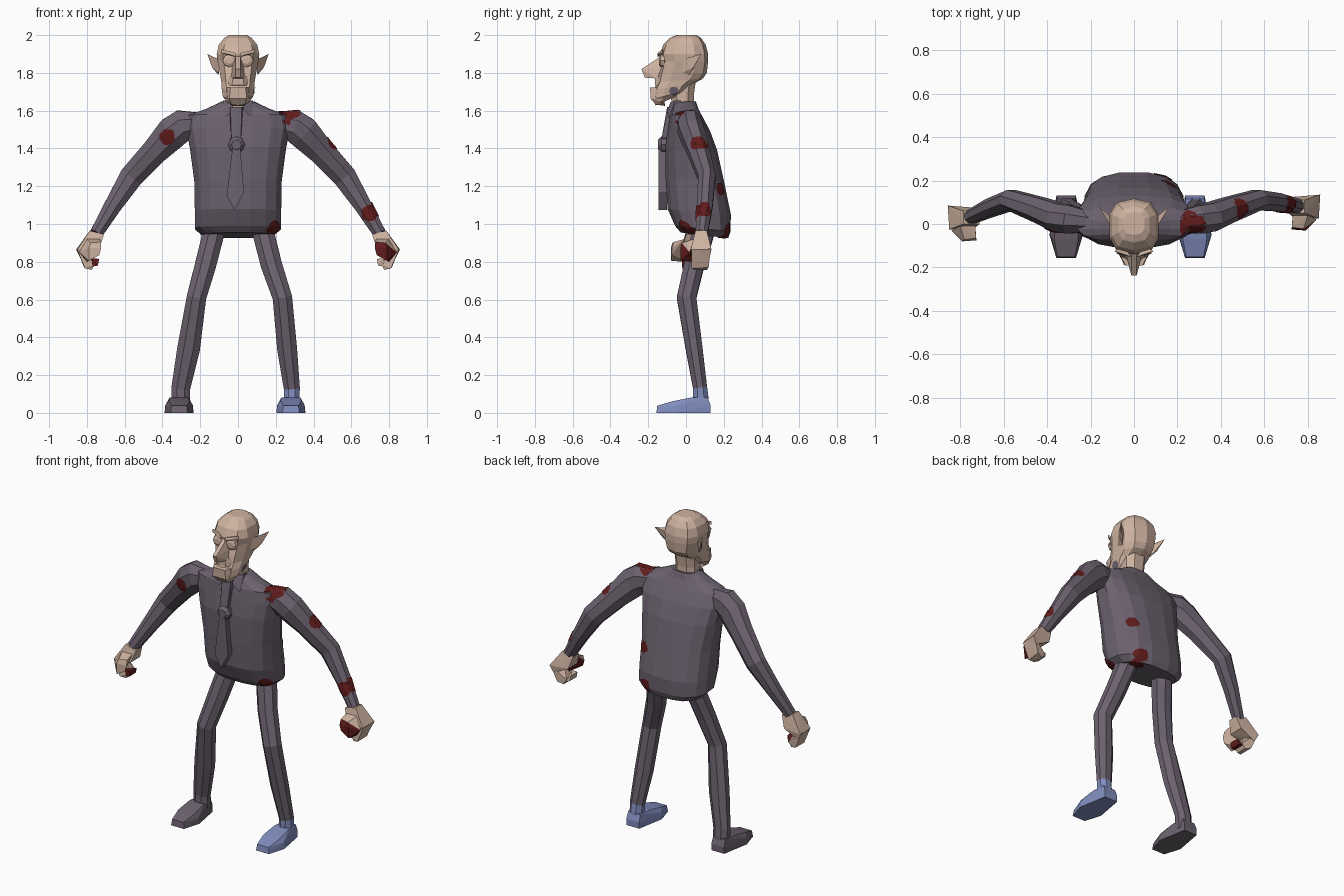
import bpy, bmesh, math, random
from mathutils import Vector
from mathutils.bvhtree import BVHTree

if "Cube" in bpy.data.objects:
    bpy.data.objects.remove(bpy.data.objects["Cube"])

random.seed(4)


def material(name, rgb):
    m = bpy.data.materials.new(name)
    m.diffuse_color = (*rgb, 1)
    m.use_nodes = True
    m.node_tree.nodes["Principled BSDF"].inputs["Base Color"].default_value = m.diffuse_color
    return m


SUIT = material("suit_grey", (0.15, 0.122, 0.158))
SKIN = material("skin", (0.62, 0.45, 0.355))
RED = material("dark_red", (0.12, 0.011, 0.011))
BLUE = material("shoe_blue", (0.22, 0.27, 0.52))


def finish(name, bm, *mats, rule=None):
    bmesh.ops.recalc_face_normals(bm, faces=bm.faces)
    if rule:
        bm.normal_update()
        for f in bm.faces:
            f.material_index = int(rule(f.calc_center_median(), f.normal))
    me = bpy.data.meshes.new(name)
    bm.to_mesh(me)
    bm.free()
    for m in mats:
        me.materials.append(m)
    ob = bpy.data.objects.new(name, me)
    bpy.context.collection.objects.link(ob)
    return ob


def bridge(name, rings, *mats, rule=None):
    """Skin a list of closed rings and cap both ends."""
    bm = bmesh.new()
    vs = [[bm.verts.new(p) for p in r] for r in rings]
    n = len(vs[0])
    for a, b in zip(vs, vs[1:]):
        for i in range(n):
            j = (i + 1) % n
            bm.faces.new((a[i], a[j], b[j], b[i]))
    bm.faces.new(vs[0])
    bm.faces.new(vs[-1])
    return finish(name, bm, *mats, rule=rule)


def stack(name, rows, n, p, mat):
    """Rows of (front z, back z, half width, front y, back y)."""
    rings = []
    for zf, zb, hx, yf, yb in rows:
        ring = []
        for i in range(n):
            a = 2 * math.pi * (i + 0.5) / n
            c, s = math.cos(a), math.sin(a)
            x = hx * math.copysign(abs(c) ** p, c)
            t = 0.5 + 0.5 * math.copysign(abs(s) ** p, s)
            ring.append((x, yf + (yb - yf) * t, zf + (zb - zf) * t))
        rings.append(ring)
    return bridge(name, rings, mat)


def limb(name, path, n, *mats, rule=None):
    """Path of (x, y, z, cross radius, depth radius)."""
    pts = [Vector(q[:3]) for q in path]
    rings = []
    for i, q in enumerate(path):
        t = (pts[min(i + 1, len(pts) - 1)] - pts[max(i - 1, 0)]).normalized()
        u = t.cross(Vector((0, 1, 0))).normalized()
        v = u.cross(t)
        rings.append([pts[i] + u * q[3] * math.cos(a) + v * q[4] * math.sin(a)
                      for a in (2 * math.pi * (k + 0.5) / n for k in range(n))])
    return bridge(name, rings, *mats, rule=rule)


def hull(name, pts, *mats, sx=1, dx=0, dy=0, rule=None):
    """Convex faceted lump; sx mirrors, dx and dy shift."""
    bm = bmesh.new()
    for x, y, z in pts:
        bm.verts.new((sx * x + dx, y + dy, z))
    res = bmesh.ops.convex_hull(bm, input=bm.verts)
    bmesh.ops.delete(bm, geom=[g for g in res["geom_interior"]
                               if isinstance(g, bmesh.types.BMVert)], context="VERTS")
    return finish(name, bm, *mats, rule=rule)


def both(pts):
    return [(s * x, y, z) for x, y, z in pts for s in (1, -1)]


def spot(name, targets, centre, direction, r, mat):
    """Ragged thin patch laid on the surface of the targets."""
    d = Vector(direction).normalized()
    u = d.orthogonal().normalized()
    w = d.cross(u)
    trees = []
    for o in targets:
        me = o.data
        trees.append(BVHTree.FromPolygons([v.co for v in me.vertices],
                                          [list(p.vertices) for p in me.polygons]))
    start = Vector(centre) + d * 0.2
    bm = bmesh.new()

    def lay(off):
        hits = [t.ray_cast(start + off, -d, 0.31) for t in trees]
        hits = [h for h in hits if h[0] is not None]
        if hits:
            return bm.verts.new(min(hits, key=lambda h: h[3])[0] + d * 0.005)

    n = 12
    jag = [r * random.uniform(0.88, 1.12) for _ in range(n)]
    rings = [[lay((u * math.cos(k * math.tau / n) + w * math.sin(k * math.tau / n)) * jag[k] * f)
              for k in range(n)] for f in (0.1, 0.3, 0.5, 0.7, 0.85, 1)]
    if all(rings[0]):
        bm.faces.new(rings[0])
    for a, b in zip(rings, rings[1:]):
        for i in range(n):
            q = (a[i], a[(i + 1) % n], b[(i + 1) % n], b[i])
            if all(q):
                bm.faces.new(q)
    ob = finish(name, bm, mat)
    # keep the patch facing outwards
    if ob.data.polygons and ob.data.polygons[0].normal.dot(d) < 0:
        ob.data.flip_normals()


# Jacket body
torso = stack("jacket", [
    (.955, .925, .19, -.03, .225), (.99, .96, .23, -.06, .238), (1.08, 1.05, .232, -.10, .24),
    (1.24, 1.22, .235, -.11, .205), (1.41, 1.39, .258, -.112, .167), (1.51, 1.49, .278, -.097, .13),
    (1.58, 1.57, .265, -.085, .088), (1.61, 1.61, .17, -.075, .066),
    (1.645, 1.65, .088, -.066, .053)], 16, 0.78, SUIT)

# Neck, head
stack("neck", [(1.58, 1.6, .07, -.07, .045), (1.68, 1.68, .07, -.085, .045),
               (1.78, 1.78, .075, -.09, .06)], 8, 0.8, SKIN)
head = stack("head", [
    (1.628, 1.69, .06, -.16, -.02), (1.66, 1.71, .083, -.175, .01), (1.71, 1.745, .09, -.17, .045),
    (1.75, 1.77, .092, -.155, .09), (1.80, 1.80, .10, -.145, .11), (1.86, 1.86, .112, -.128, .117),
    (1.90, 1.90, .117, -.138, .117), (1.95, 1.95, .105, -.12, .104),
    (1.985, 1.985, .075, -.085, .08), (2.0, 2.0, .05, -.05, .055)], 10, 0.72, SKIN)
hull("nose", both([(.012, -.13, 1.89), (.012, -.236, 1.82), (.012, -.218, 1.775),
                   (.036, -.15, 1.77), (.03, -.13, 1.83)]), SKIN)
hull("upper_lip", both([(.025, -.165, 1.785), (.05, -.14, 1.78), (.055, -.14, 1.73),
                        (.032, -.165, 1.735)]), SKIN)
hull("chin", both([(.04, -.19, 1.722), (.046, -.188, 1.665), (.035, -.16, 1.632),
                   (.03, -.11, 1.625), (.07, -.13, 1.725), (.066, -.13, 1.65)]), SKIN)

for s, side in ((1, "right"), (-1, "left")):
    hull(side + "_ear", [(.10, -.025, 1.87), (.10, -.02, 1.80), (.10, .03, 1.86), (.105, .02, 1.79),
                         (.138, .04, 1.83), (.162, .08, 1.90), (.12, .01, 1.88)], SKIN, sx=s)
    hull(side + "_brow", [(.012, -.15, 1.885), (.012, -.15, 1.905), (.09, -.125, 1.925),
                          (.09, -.125, 1.905), (.04, -.148, 1.898), (.05, -.10, 1.91)], SKIN, sx=s)
    eye = [(.045 + .038 * math.cos(a) * k, -.115 - y, 1.865 + .036 * math.sin(a) * k)
           for k, y in ((1, 0), (.95, .02), (.5, .028))
           for a in (math.tau * i / 8 for i in range(8))]
    hull(side + "_eye", eye, SKIN, sx=s)
    hull(side + "_collar", [(x, y + d, z) for d in (0, .03) for x, y, z in
                            ((.028, -.082, 1.645), (.08, -.055, 1.655), (.075, -.092, 1.56),
                             (.03, -.10, 1.6))], SUIT, sx=s)

# Tie: strap, round knot, blade
hull("tie_strap", [(s * x - .01, y, z) for s in (1, -1) for x, y, z in
                   ((.036, -.07, 1.62), (.03, -.10, 1.62), (.025, -.13, 1.45), (.025, -.09, 1.42),
                    (.032, -.105, 1.57))], SUIT)
hull("tie_knot", [(-.008 + .044 * math.cos(a) * k, y, 1.42 + .044 * math.sin(a) * k)
                  for k, y in ((1, -.10), (1, -.13), (.6, -.147))
                  for a in (math.tau * i / 8 for i in range(8))], SUIT)
hull("tie_blade", [(x, y, z) for y in (-.10, -.145) for x, z in
                   ((-.03, 1.40), (.012, 1.40), (-.06, 1.15), (.032, 1.17), (-.018, 1.075))], SUIT)

# Arms and hands
PALM = [(.71, .05, .945), (.785, .05, .965), (.71, .11, .945), (.785, .11, .965), (.735, .03, .87),
        (.735, .125, .87), (.85, .025, .865), (.857, .135, .865), (.835, .04, .83), (.835, .125, .82)]
FINGERS = [(.855, .13, .87), (.85, .03, .86), (.775, .045, .757), (.775, .11, .757),
           (.81, .03, .765), (.815, .12, .77), (.755, .04, .79), (.755, .11, .79), (.79, .08, .85)]
THUMB = [(.73, .04, .92), (.727, -.015, .905), (.78, -.022, .90), (.80, .04, .92),
         (.725, -.025, .87), (.79, -.03, .875), (.735, -.025, .835),
         (.79, -.028, .805), (.84, .02, .85), (.80, .04, .80)]
TIP = [(.735, .03, .815), (.775, .03, .82), (.735, .09, .815), (.742, .03, .78), (.77, .035, .775),
       (.745, .10, .78), (.775, .11, .775)]
arms = {}
for s, side, dy in ((1, "right", 0), (-1, "left", -.05)):
    arms[s] = limb(side + "_sleeve", [
        (s * .20, .01, 1.535, .06, .05), (s * .295, .02, 1.52, .092, .07),
        (s * .345, .03, 1.485, .094, .07), (s * .435, .065, 1.39, .076, .062),
        (s * .565, .11, 1.25, .068, .05), (s * .66, .10 + dy / 2, 1.10, .05, .045),
        (s * .75, .083 + dy, .95, .037, .035)], 8, SUIT)
    # the right hand is stained below and in front, the left at the fingertips
    hull(side + "_palm", PALM, SKIN, sx=s, dy=dy)
    hull(side + "_fingers", FINGERS, SKIN, sx=s, dy=dy)
    hull(side + "_thumb", THUMB, SKIN, RED, sx=s, dy=dy,
         rule=(lambda c, n: c.z < .893 and n.z < .5) if s > 0 else None)
    hull(side + "_fingertip", TIP, RED if s < 0 else SKIN, sx=s, dy=dy)

# Legs and shoes
SHOE = both([(.045, .13, 0), (.077, -.05, 0), (.045, -.157, 0), (.045, .13, .04), (.073, -.05, .04),
             (.04, -.152, .038), (.055, -.07, .062), (.05, .03, .082), (.042, .115, .082)])
for s, side, hip, knee, ankle, r, foot, col in (
        (1, "right", .14, .235, .285, .042, .28, BLUE), (-1, "left", .135, .22, .303, .05, .312, SUIT)):
    limb(side + "_trouser_leg", [
        (s * .12, .10, 1.0, .06, .065), (s * hip, .085, .93, .062, .062),
        (s * (hip + .035), .045, .79, .061, .057), (s * knee, .003, .61, .056, .056),
        (s * (knee + ankle) / 2, .043, .34, r + .015, .048), (s * ankle, .075, .13, r + .004, .04),
        (s * ankle, .078, .085, r + .002, .044), (s * ankle, .08, .03, r, .044)], 8,
        SUIT, col, rule=lambda c, n: c.z < .13)
    hull(side + "_shoe", SHOE, col, sx=s, dx=s * foot)

# Stains on clothes
R, L = arms[1], arms[-1]
for name, targets, c, d, r in (
        ("shoulder_stain", [torso, R], (.267, -.002, 1.58), (.25, -.3, 1), .064),
        ("upper_arm_stain", [R], (.475, .075, 1.415), (.85, -.15, .55), .046),
        ("forearm_outer_stain", [R], (.69, .085, 1.06), (.85, .1, .5), .045),
        ("forearm_front_stain", [R], (.69, .085, 1.06), (.2, -1, 0), .043),
        ("left_arm_stain", [L], (-.37, .03, 1.455), (-.1, -1, .1), .043),
        ("hem_front_stain", [torso], (.19, 0, .972), (.6, -1, 0), .048),
        ("back_stain", [torso], (.16, .18, 1.185), (.75, .65, .1), .036),
        ("hem_back_stain", [torso], (.12, .2, .965), (.5, .85, 0), .045),
        ("hem_under_stain", [torso], (.125, .165, .94), (.2, .25, -1), .045)):
    spot(name, targets, c, d, r, RED)
spot("jaw_mark", [head], (.09, -.065, 1.705), (1, 0, 0), .024, SUIT)
